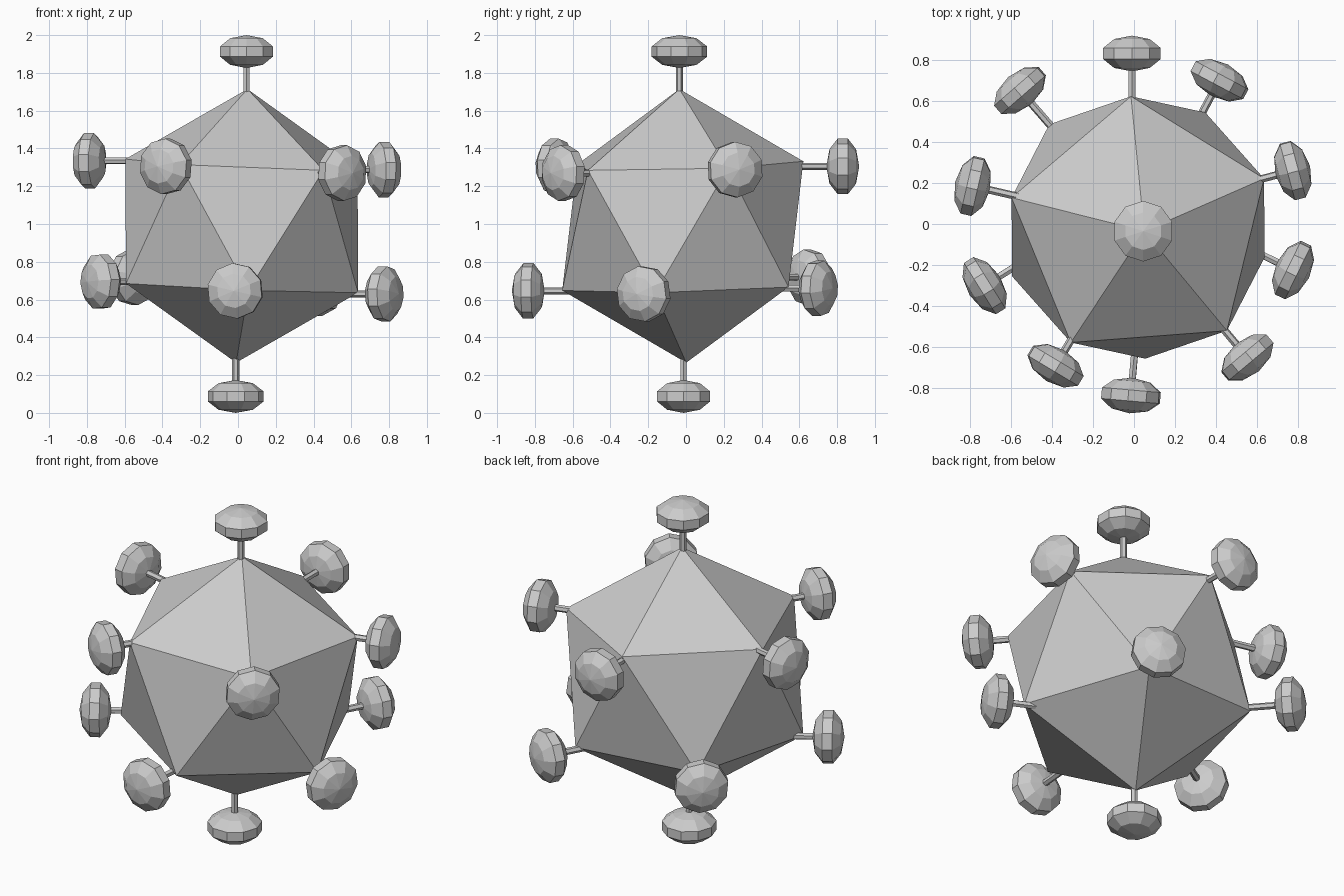
import bpy, bmesh
from math import radians, cos, sin
from mathutils import Vector, Matrix

if "Cube" in bpy.data.objects:
    bpy.data.objects.remove(bpy.data.objects["Cube"])

Z = Vector((0, 0, 1))


def add_object(name, bm):
    bmesh.ops.recalc_face_normals(bm, faces=bm.faces)
    mesh = bpy.data.meshes.new(name)
    bm.to_mesh(mesh)
    bm.free()
    obj = bpy.data.objects.new(name, mesh)
    bpy.context.collection.objects.link(obj)


def frame(center, direction):
    # local z points along the direction
    return Matrix.Translation(center) @ Z.rotation_difference(direction).to_matrix().to_4x4()


def spike(name, center, direction):
    # flattened ten-sided knob
    place = frame(Vector(center), direction)
    bm = bmesh.new()
    bmesh.ops.create_uvsphere(bm, u_segments=10, v_segments=5, radius=1,
                              matrix=place @ Matrix.Diagonal((0.155, 0.155, 0.087, 1)))
    add_object(name + "_knob", bm)
    # thin stem running back into the body
    bm = bmesh.new()
    bmesh.ops.create_cone(bm, cap_ends=True, segments=6, radius1=0.019, radius2=0.019,
                          depth=0.24, matrix=place @ Matrix.Translation((0, 0, -0.17)))
    add_object(name + "_stem", bm)


# twenty-faced body, slightly tilted
axis = Vector((0.03, -0.018, 0.7225))
bm = bmesh.new()
bmesh.ops.create_icosphere(bm, subdivisions=1, radius=0.725,
                           matrix=frame(Vector((0.02, -0.017, 0.99)), axis)
                           @ Matrix.Rotation(radians(22.3), 4, 'Z'))
add_object("body", bm)

# vertical spikes
spike("top", (0.045, -0.035, 1.913), Z)
spike("bottom", (-0.012, -0.013, 0.087), -Z)

# ring spikes: knob centre and heading in degrees
upper = [(-0.01, 0.83, 1.305, 90), (0.773, 0.26, 1.288, 15), (-0.786, 0.185, 1.335, 167),
         (-0.382, -0.69, 1.305, 239), (0.552, -0.65, 1.27, 310)]
lower = [(-0.015, -0.835, 0.646, 265), (0.774, -0.224, 0.63, -26), (0.416, 0.70, 0.66, 62),
         (-0.555, 0.65, 0.718, 131), (-0.727, -0.30, 0.695, 212)]
for ring, rows in (("upper", upper), ("lower", lower)):
    for i, (x, y, z, a) in enumerate(rows):
        spike(f"{ring}_spike_{i + 1}", (x, y, z), Vector((cos(radians(a)), sin(radians(a)), 0)))
